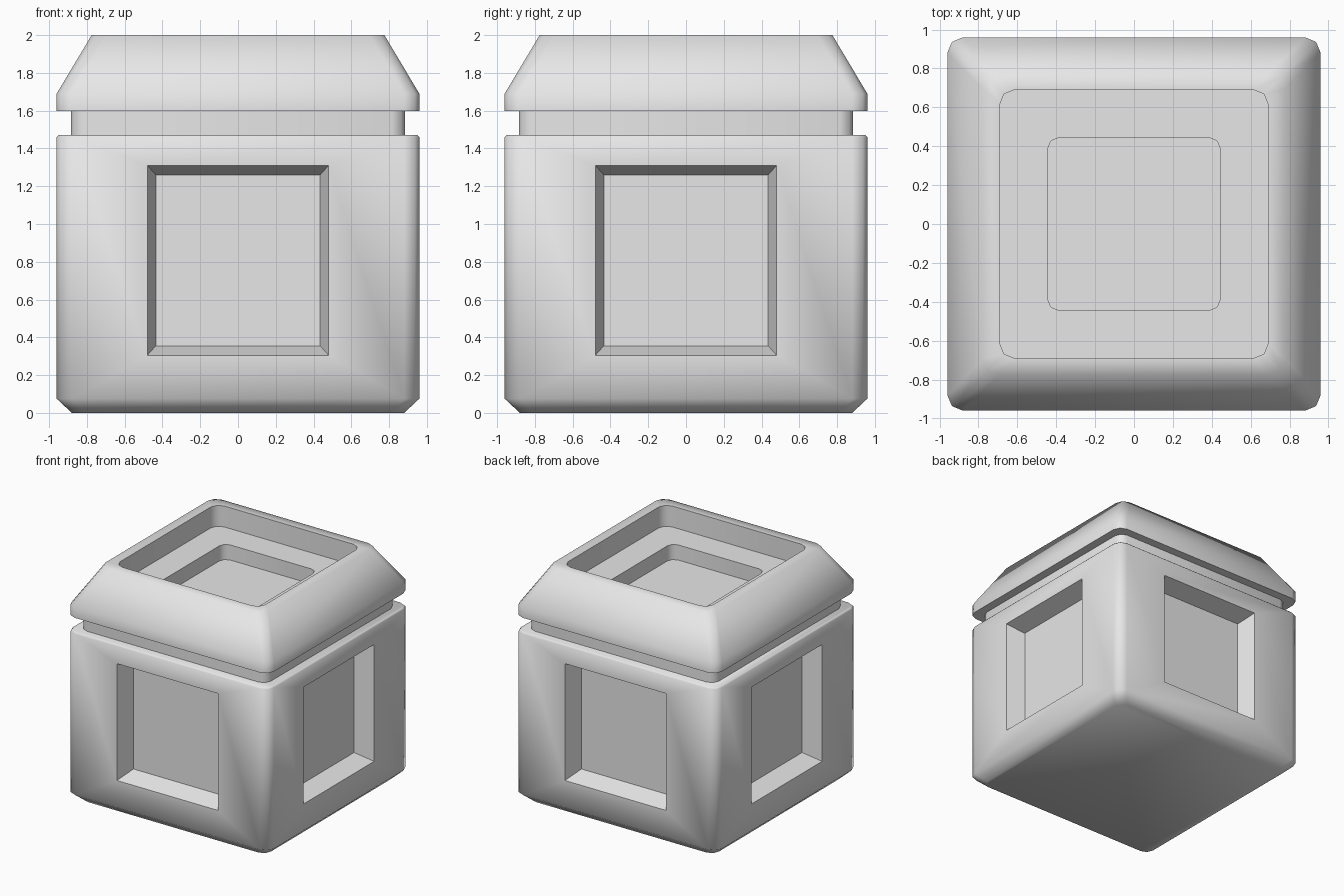
import bpy, bmesh, math

cube = bpy.data.objects.get("Cube")
if cube:
    bpy.data.objects.remove(cube, do_unlink=True)

grey = bpy.data.materials.new("plain_grey")
grey.use_nodes = True
colour = (0.8, 0.8, 0.8, 1)
grey.diffuse_color = colour
grey.node_tree.nodes["Principled BSDF"].inputs["Base Color"].default_value = colour


def rounded_square(half, radius):
    """Square outline whose corners are rounded in two segments."""
    c = half - radius
    pts = []
    for quarter in range(4):
        turn = quarter * math.pi / 2
        cx, cy = (c, c, -c, -c)[quarter - 0], (c, -c, -c, c)[quarter - 3]
        for step in range(3):
            a = turn + step * math.pi / 4
            pts.append((cx * 1.0 + radius * math.cos(a), cy + radius * math.sin(a)))
    return pts


def outline(half, radius):
    """Same outline, turned corner by corner from the first quadrant."""
    c = half - radius
    pts = []
    for sx, sy, turn in ((1, 1, 0), (-1, 1, 1), (-1, -1, 2), (1, -1, 3)):
        for step in range(3):
            a = (turn + step / 2) * math.pi / 2
            pts.append((sx * c + radius * math.cos(a), sy * c + radius * math.sin(a)))
    return pts


def loft(rings):
    """Skin (half size, corner radius, height) rings and cap both ends."""
    bm = bmesh.new()
    loops = [[bm.verts.new((x, y, z)) for x, y in outline(h, r)] for h, r, z in rings]
    for low, high in zip(loops, loops[1:]):
        for i in range(len(low)):
            j = (i + 1) % len(low)
            bm.faces.new((low[i], low[j], high[j], high[i]))
    bm.faces.new(loops[0][::-1])
    bm.faces.new(loops[-1])
    bmesh.ops.recalc_face_normals(bm, faces=bm.faces[:])
    return bm


def finish(bm, name):
    mesh = bpy.data.meshes.new(name)
    bm.to_mesh(mesh)
    bm.free()
    mesh.materials.append(grey)
    obj = bpy.data.objects.new(name, mesh)
    bpy.context.collection.objects.link(obj)
    bpy.ops.object.select_all(action="DESELECT")
    obj.select_set(True)
    bpy.context.view_layer.objects.active = obj
    bpy.ops.object.shade_smooth_by_angle(angle=math.radians(62))


def fit_panel(face, axis, half, low, high, depth):
    """Reshape an inset side face to a rectangle pushed inwards."""
    middle = face.calc_center_median().z
    across = 1 - axis
    for v in face.verts:
        v.co[across] = math.copysign(half, v.co[across])
        v.co.z = low if v.co.z < middle else high
        v.co[axis] -= math.copysign(depth, v.co[axis])


# Body with a sunken panel in each side
body = loft([(0.88, 0.07, 0), (0.96, 0.08, 0.075), (0.96, 0.08, 1.46), (0.95, 0.075, 1.47)])
body.normal_update()
sides = [f for f in body.faces
         if max(abs(f.normal.x), abs(f.normal.y)) > 0.99 and f.calc_area() > 1]
for side in sides:
    axis = 0 if abs(side.normal.x) > 0.9 else 1
    bmesh.ops.inset_individual(body, faces=[side], thickness=0.2)
    fit_panel(side, axis, 0.48, 0.305, 1.31, 0)
    bmesh.ops.inset_individual(body, faces=[side], thickness=0.04)
    fit_panel(side, axis, 0.435, 0.355, 1.26, 0.16)
finish(body, "body")

# Neck between body and lid
finish(loft([(0.885, 0.07, 1.44), (0.885, 0.07, 1.63)]), "neck")

# Lid with sloping sides and a stepped recess in the top
finish(loft([(0.96, 0.08, 1.597), (0.96, 0.08, 1.69), (0.775, 0.08, 2),
             (0.69, 0.075, 2), (0.69, 0.075, 1.82),
             (0.445, 0.06, 1.82), (0.445, 0.06, 1.69)]), "lid")
